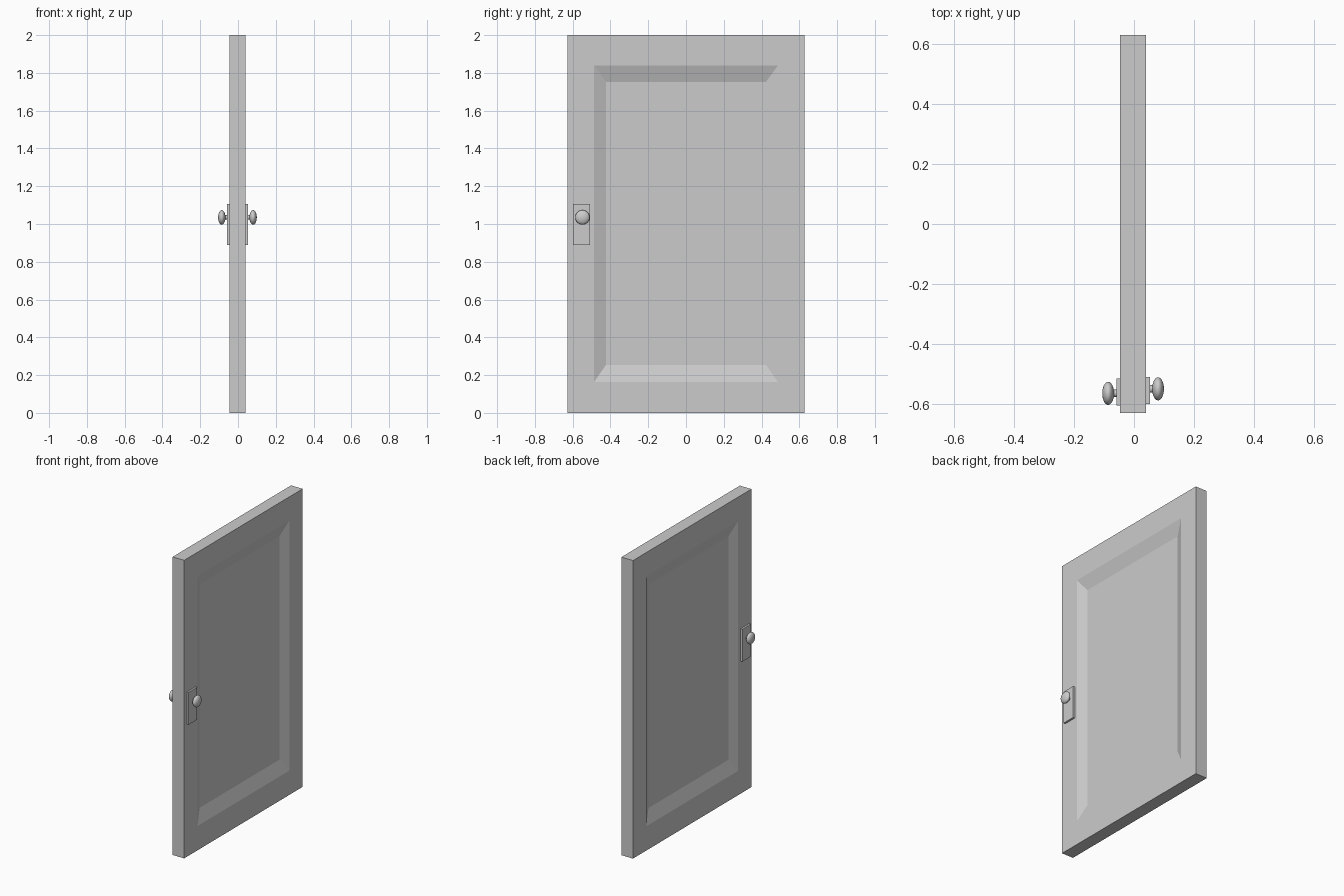
import bpy, bmesh, math
from mathutils import Matrix

if "Cube" in bpy.data.objects:
    bpy.data.objects.remove(bpy.data.objects["Cube"])

X_BACK, X_FRONT = -0.046, 0.040      # slab faces
HALF_Y, HEIGHT = 0.628, 2.0
DEPTH = 0.028                        # panel recess


def add_object(name, bm):
    bmesh.ops.recalc_face_normals(bm, faces=bm.faces)
    mesh = bpy.data.meshes.new(name)
    bm.to_mesh(mesh)
    bm.free()
    obj = bpy.data.objects.new(name, mesh)
    bpy.context.collection.objects.link(obj)
    return obj


def box(bm, x0, x1, y0, y1, z0, z1):
    mid = ((x0 + x1) / 2, (y0 + y1) / 2, (z0 + z1) / 2)
    bmesh.ops.create_cube(bm, size=1, matrix=Matrix.Translation(mid)
                          @ Matrix.Diagonal((x1 - x0, y1 - y0, z1 - z0, 1)))


def inset_to(bm, face, x, half_y, z0, z1):
    # inset a side face, then snap the inner loop to a given rectangle
    bmesh.ops.inset_individual(bm, faces=[face], thickness=0.03)
    mid_z = face.calc_center_median().z
    for v in face.verts:
        v.co = (x, math.copysign(half_y, v.co.y), z1 if v.co.z > mid_z else z0)


# Door slab with a bevelled recessed panel on both faces
bm = bmesh.new()
box(bm, X_BACK, X_FRONT, -HALF_Y, HALF_Y, 0, HEIGHT)
bm.normal_update()
for face in [f for f in bm.faces if abs(f.normal.x) > 0.9]:
    side = 1 if face.normal.x > 0 else -1
    x = X_FRONT if side > 0 else X_BACK
    inset_to(bm, face, x, 0.487, 0.163, 1.84)
    inset_to(bm, face, x - side * DEPTH, 0.424, 0.254, 1.753)
add_object("door_slab", bm)

# Neck and flattened knob profile: (distance from slab, radius)
profile = [(0.010, 0.012), (0.021, 0.012)]
for i in range(1, 13):
    a = math.pi * (0.10 + 0.90 * i / 12)
    profile.append((0.040 - 0.0195 * math.cos(a), 0.0385 * math.sin(a)))


def handle(label, side, x, y):
    # Backplate
    bm = bmesh.new()
    x0, x1 = sorted((x - side * 0.004, x + side * 0.013))
    box(bm, x0, x1, y - 0.045, y + 0.045, 0.889, 1.106)
    add_object(label + "_backplate", bm)
    # Lathed knob
    bm = bmesh.new()
    verts = [bm.verts.new((x + side * d, y + 0.005 * side, 1.035 + r)) for d, r in profile]
    edges = [bm.edges.new(p) for p in zip(verts, verts[1:])]
    bmesh.ops.spin(bm, geom=verts + edges, cent=(x, y + 0.005 * side, 1.035),
                   axis=(1, 0, 0), angle=2 * math.pi, steps=32)
    bmesh.ops.remove_doubles(bm, verts=bm.verts, dist=0.0002)
    knob = add_object(label + "_knob", bm)
    bpy.ops.object.select_all(action='DESELECT')
    knob.select_set(True)
    bpy.context.view_layer.objects.active = knob
    bpy.ops.object.shade_smooth_by_angle(angle=math.radians(40))


handle("right", 1, X_FRONT, -0.553)
handle("left", -1, X_BACK, -0.558)
